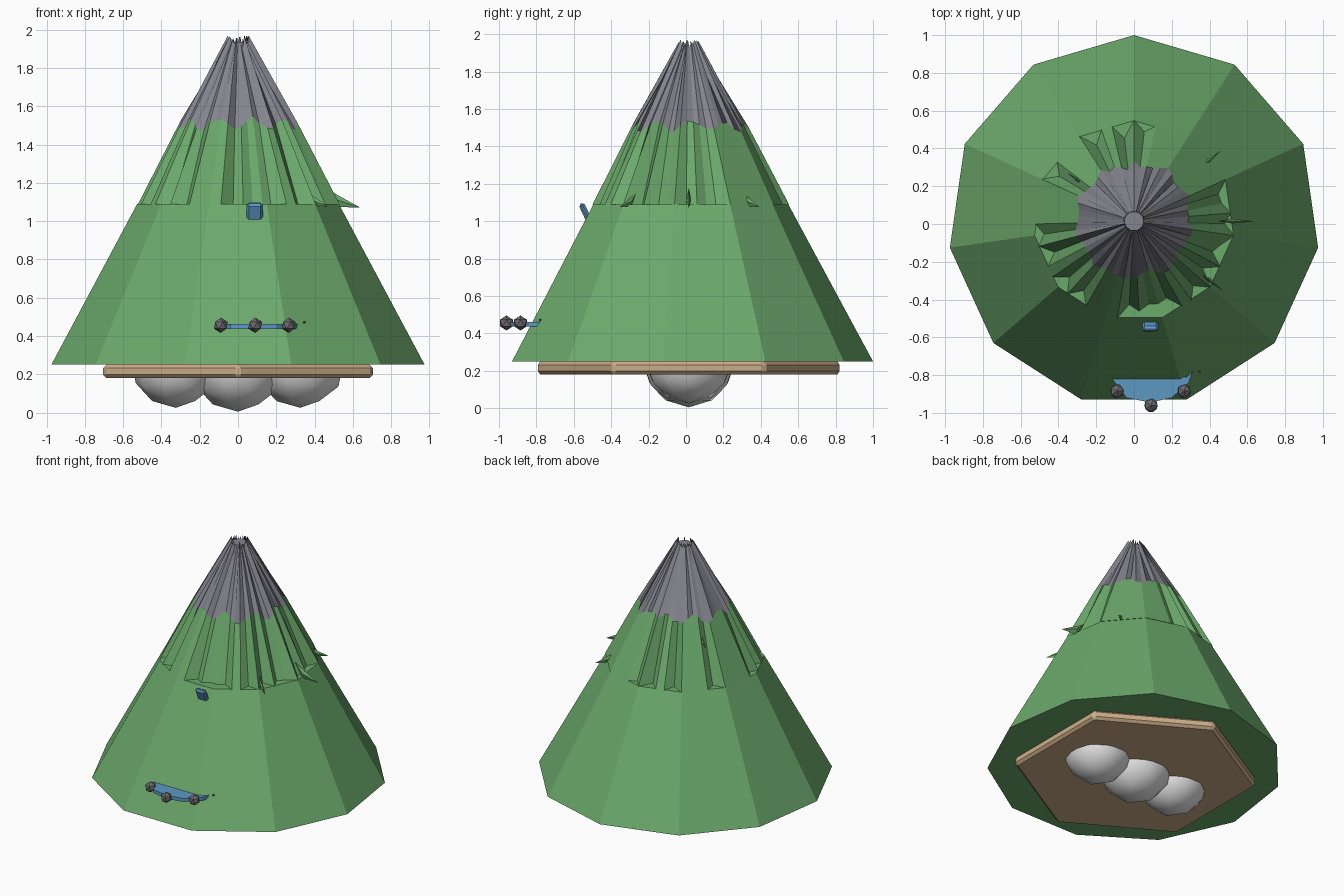
import bpy, bmesh, math, random
from mathutils import Vector

random.seed(4)
cube = bpy.data.objects.get("Cube")
if cube:
    bpy.data.objects.remove(cube)


def material(name, rgb):
    m = bpy.data.materials.new(name)
    m.use_nodes = True
    m.diffuse_color = (*rgb, 1)
    m.node_tree.nodes["Principled BSDF"].inputs["Base Color"].default_value = (*rgb, 1)
    return m


GREEN = material("grass green", (0.15, 0.40, 0.15))
ROCK = material("rock grey", (0.23, 0.23, 0.27))
TAN = material("wood tan", (0.60, 0.42, 0.25))
WHITE = material("cloud white", (0.78, 0.78, 0.78))
BLUE = material("water blue", (0.11, 0.32, 0.55))
STONE = material("stone grey", (0.15, 0.145, 0.16))

SIDES = 11
CY = 0.015


def finish(name, bm, *mats):
    bmesh.ops.recalc_face_normals(bm, faces=bm.faces)
    mesh = bpy.data.meshes.new(name)
    bm.to_mesh(mesh)
    bm.free()
    ob = bpy.data.objects.new(name, mesh)
    bpy.context.collection.objects.link(ob)
    for m in mats:
        mesh.materials.append(m)
    return ob


def bevel(ob, width):
    mod = ob.modifiers.new("chamfer", "BEVEL")
    mod.width = width
    mod.segments = 1


def prism(name, points, z0, z1, mat, top_scale=1.0):
    """Extrude a flat outline from z0 to z1, scaling the top about the axis."""
    bm = bmesh.new()
    low = [bm.verts.new((x, y, z0)) for x, y in points]
    high = [bm.verts.new((x * top_scale, CY + (y - CY) * top_scale, z1)) for x, y in points]
    bm.faces.new(low)
    bm.faces.new(high)
    n = len(points)
    for i in range(n):
        j = (i + 1) % n
        bm.faces.new((low[i], low[j], high[j], high[i]))
    return finish(name, bm, mat)


def polygon(n, r):
    step = math.tau / n
    return [(r * math.cos(math.pi / 2 + i * step), CY + r * math.sin(math.pi / 2 + i * step))
            for i in range(n)]


def ball(name, centre, r, detail, mat, smooth=False):
    bm = bmesh.new()
    bmesh.ops.create_icosphere(bm, subdivisions=detail, radius=r)
    bmesh.ops.translate(bm, verts=bm.verts, vec=centre)
    for f in bm.faces:
        f.smooth = smooth
    return finish(name, bm, mat)


# Lower slope: a faceted cone cut off at mid height
prism("lower_slope", polygon(SIDES, 0.985), 0.25, 1.09, GREEN, 0.54)


# Upper slope: fluted ring of ridges and clefts, rock above a ragged line
def fluted_peak():
    per_side = 5
    count = SIDES * per_side
    half = math.pi / SIDES
    bm = bmesh.new()
    columns = []
    for i in range(count):
        a = math.pi / 2 + i * math.tau / count
        local = (i % per_side) * math.tau / count - half
        flat = math.cos(half) / math.cos(local)
        cleft_chance = 0.45 if math.cos(a + 0.6) > 0.2 else 0.22
        cleft = random.uniform(0.84, 0.93) if random.random() < cleft_chance else 1.0
        edge = 1.51 + 0.025 * math.sin(i * 1.1) + random.uniform(-0.012, 0.012)
        tip = 1.94 + random.uniform(-0.035, 0.03)
        edge_r = 0.305 + (1.53 - edge) * 0.53
        column = []
        for z, r, c in ((1.088, 0.537, cleft), (edge, edge_r, cleft * 0.5 + 0.5),
                        (tip, 0.056, cleft)):
            r *= flat * c
            column.append(bm.verts.new((r * math.cos(a), CY + r * math.sin(a), z)))
        columns.append(column)
    for i in range(count):
        p, q = columns[i], columns[(i + 1) % count]
        for k in range(2):
            bm.faces.new((p[k], q[k], q[k + 1], p[k + 1])).material_index = k
    bm.faces.new([c[0] for c in columns])
    return finish("fluted_peak", bm, GREEN, ROCK)


fluted_peak()
prism("peak_cap", polygon(SIDES, 0.055), 1.88, 1.935, ROCK, 0.95)

# Hexagonal board under the mountain
bevel(prism("base_board", polygon(6, 0.815), 0.18, 0.25, TAN), 0.018)

# Three rounded clouds below the board
ball("middle_cloud", (0, CY, 0.255), 0.25, 2, WHITE, True)
for side, label in ((1, "left"), (-1, "right")):
    cloud = ball(label + "_cloud", (side * 0.325, CY, 0.26), 0.235, 2, WHITE, True)


# Leaf blades sticking out of the slope
def leaf(name, angle, r, z, size):
    bm = bmesh.new()
    out = Vector((math.cos(angle), math.sin(angle), 0))
    side = Vector((-out.y, out.x, 0))
    root = Vector((0, CY, z)) + out * r

    def at(o, s, up):
        return bm.verts.new(root + (out * o + side * s + Vector((0, 0, up))) * size)

    back, tip = at(-0.06, 0, 0.08), at(0.13, 0, -0.025)
    belly, left, right = at(0, 0, -0.02), at(0.01, 0.012, 0.015), at(0.01, -0.012, 0.015)
    for s in (left, right):
        for a, b in ((back, tip), (tip, belly), (belly, back)):
            bm.faces.new((a, b, s))
    finish(name, bm, GREEN)


leaf("side_leaf", 0, 0.51, 1.095, 1)
leaf("back_leaf", math.radians(39), 0.50, 1.095, 0.75)
leaf("front_leaf", math.radians(-38), 0.50, 1.095, 0.75)
leaf("upper_leaf", math.radians(144), 0.36, 1.37, 0.6)

# Tilted blue window block on the front slope
bm = bmesh.new()
bmesh.ops.create_cube(bm, size=1)
bmesh.ops.scale(bm, verts=bm.verts, vec=(0.085, 0.032, 0.098))
window = finish("window_block", bm, BLUE)
window.location = (0.087, -0.54, 1.05)
window.rotation_euler.x = math.radians(25)
bevel(window, 0.012)

# Curved blue ledge with stones along its rim
prism("blue_ledge", [(-0.12, -0.815), (-0.04, -0.92), (0.085, -0.945), (0.2, -0.92),
                     (0.29, -0.84), (0.31, -0.78), (0.28, -0.81)], 0.437, 0.462, BLUE)
for label, x, y in (("right", -0.09, -0.885), ("middle", 0.09, -0.96), ("left", 0.265, -0.885)):
    ball(label + "_stone", (x, y, 0.456), 0.04, 1, STONE)
ball("pebble", (0.347, -0.78, 0.472), 0.008, 1, STONE)
